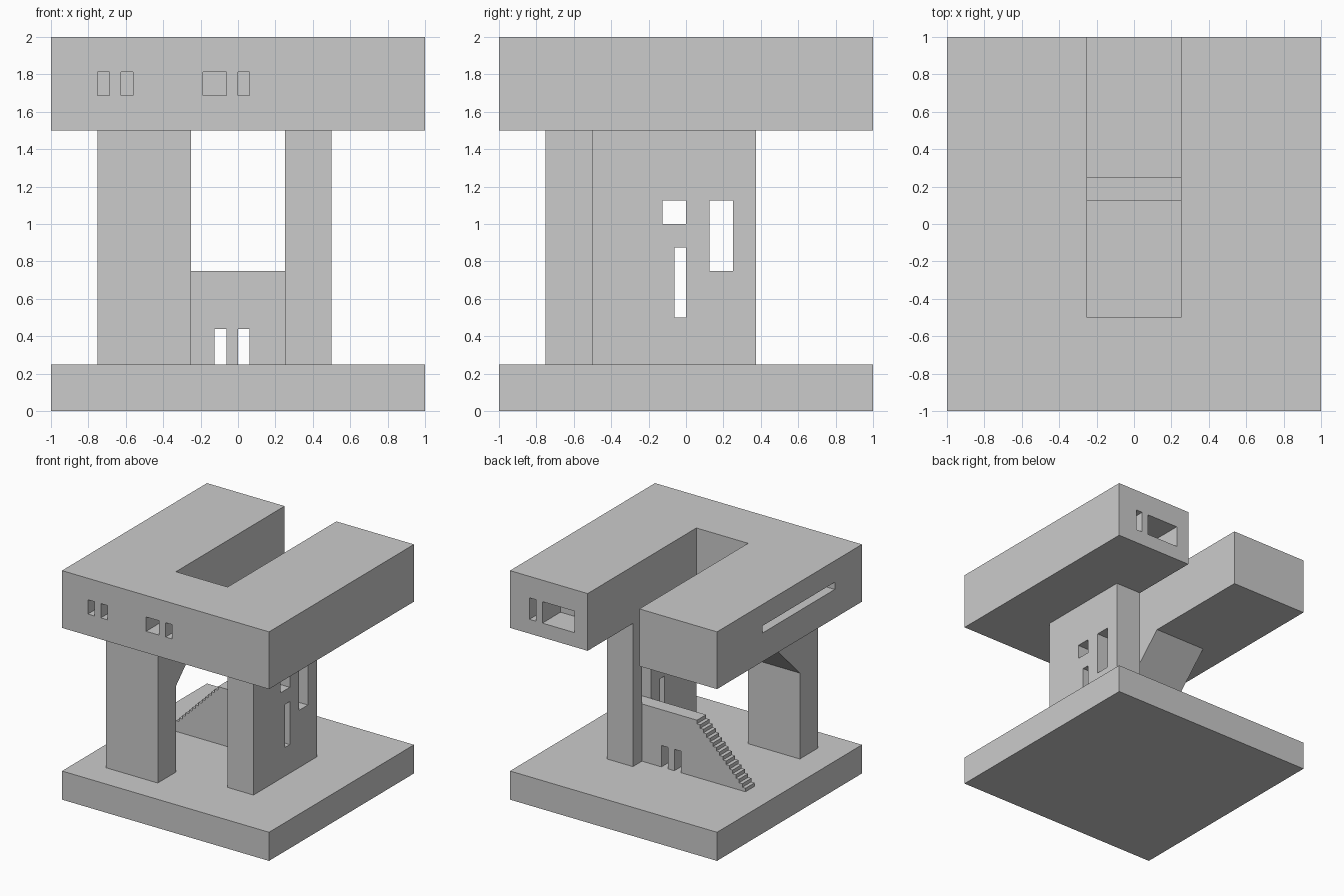
import bpy, bmesh
from mathutils import Vector

if "Cube" in bpy.data.objects:
    bpy.data.objects.remove(bpy.data.objects["Cube"])


def prism(name, profile, direction):
    """Extrude a flat polygon of 3D points along a direction vector."""
    bm = bmesh.new()
    face = bm.faces.new([bm.verts.new(p) for p in profile])
    ext = bmesh.ops.extrude_face_region(bm, geom=[face])
    moved = [v for v in ext["geom"] if isinstance(v, bmesh.types.BMVert)]
    bmesh.ops.translate(bm, verts=moved, vec=Vector(direction))
    bmesh.ops.recalc_face_normals(bm, faces=bm.faces)
    mesh = bpy.data.meshes.new(name)
    bm.to_mesh(mesh)
    bm.free()
    obj = bpy.data.objects.new(name, mesh)
    bpy.context.collection.objects.link(obj)
    return obj


def box(name, x0, x1, y0, y1, z0, z1):
    return prism(name, [(x0, y0, z0), (x1, y0, z0), (x1, y1, z0), (x0, y1, z0)],
                 (0, 0, z1 - z0))


def cut(obj, openings):
    """Subtract a list of boxes from an object."""
    for o in openings:
        cutter = box("cutter", *o)
        cutter.hide_render = True
        mod = obj.modifiers.new("opening", "BOOLEAN")
        mod.operation = "DIFFERENCE"
        mod.solver = "EXACT"
        mod.object = cutter
        bpy.context.view_layer.objects.active = obj
        bpy.ops.object.modifier_apply(modifier=mod.name)
        bpy.data.objects.remove(cutter)


# ground slab
box("base_slab", -1, 1, -1, 1, 0, 0.25)

# U-shaped upper storey, open towards the back
outline = [(-1, -1), (1, -1), (1, 1), (0.25, 1), (0.25, -0.5),
           (-0.25, -0.5), (-0.25, 1), (-1, 1)]
upper = prism("upper_storey", [(x, y, 1.5) for x, y in outline], (0, 0, 0.5))

# recessed windows: front row, back pair, long side slot
DEPTH = 0.25
front = [(-0.75, -0.6875), (-0.625, -0.5625), (-0.1875, -0.0625), (0, 0.0625)]
back = [(0.375, 0.6875), (0.75, 0.8125)]
cut(upper, [(a, b, -1.1, -1 + DEPTH, 1.6875, 1.8125) for a, b in front]
    + [(a, b, 1 - DEPTH, 1.1, 1.625, 1.8125) for a, b in back]
    + [(-1.1, -1 + DEPTH, -0.625, 0.375, 1.75, 1.8125)])

# left pillar with a 45 degree bracket behind
side = [(-0.75, 0.25), (-0.5, 0.25), (-0.5, 1.0), (0, 1.5), (-0.75, 1.5)]
prism("left_pillar", [(-0.75, y, z) for y, z in side], (0.5, 0, 0))

# right wall with three through openings
wall = box("right_wall", 0.25, 0.5, -0.5, 0.375, 0.25, 1.5)
cut(wall, [(0.2, 0.6, -0.125, 0, 1.0, 1.125),
           (0.2, 0.6, -0.0625, 0, 0.5, 0.875),
           (0.2, 0.6, 0.125, 0.25, 0.75, 1.125)])

# narrow landing wall with a flight of steps and two doorways
STEPS = 16
s = 0.5 / STEPS
steps = [(0.25, 0.25), (0.25, 0.75)]
for i in range(STEPS):
    z = 0.75 - i * s
    if i:
        steps.append((-0.25 - i * s, z))
    steps.append((-0.25 - (i + 1) * s, z))
steps.append((-0.75, 0.25))
stairs = prism("stair_wall", [(x, 0.125, z) for x, z in steps], (0, 0.125, 0))
cut(stairs, [(a, a + 0.0625, 0.05, 0.3, 0.2, 0.4375) for a in (-0.125, 0)])
